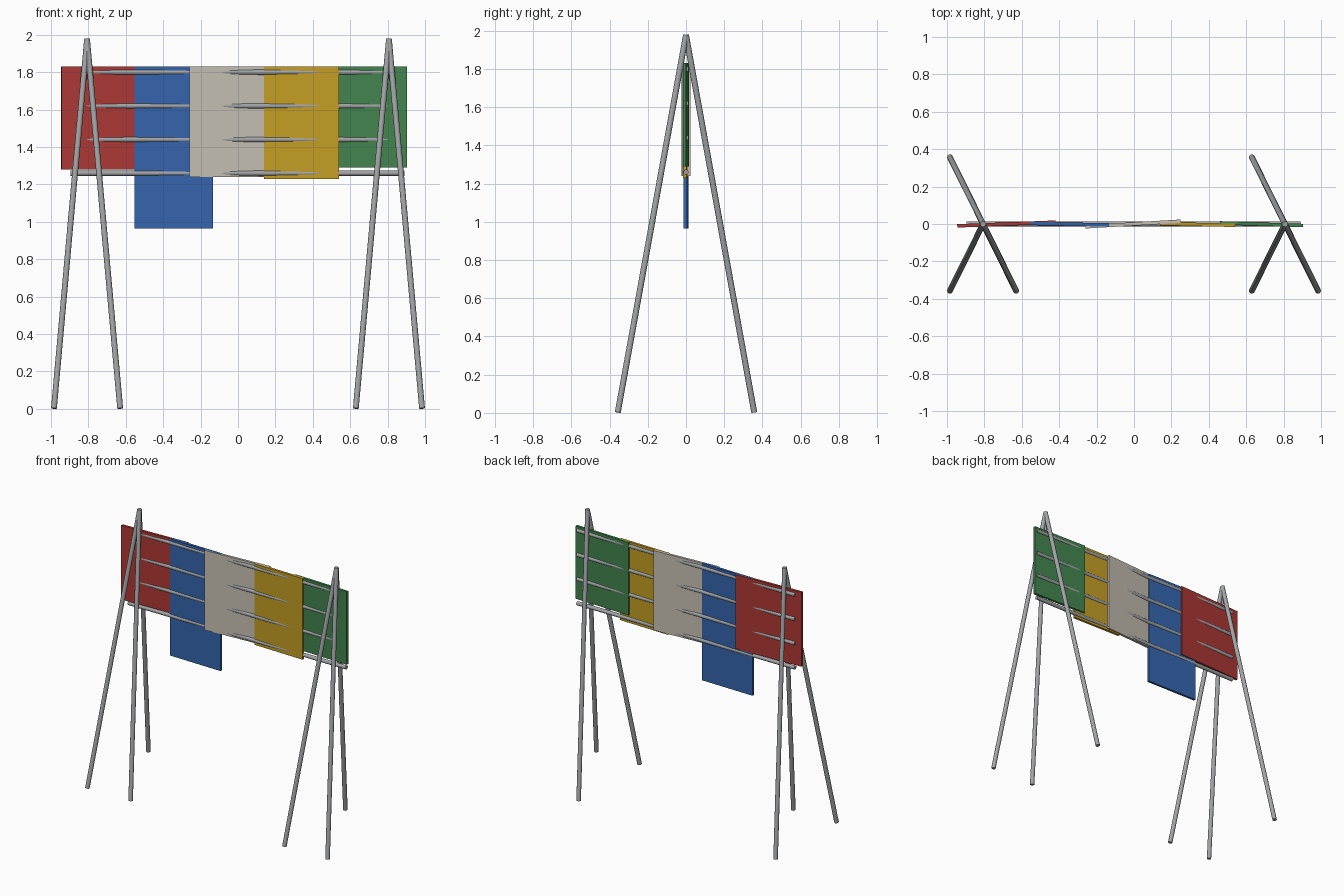
import bpy, math
from mathutils import Vector

if "Cube" in bpy.data.objects:
    bpy.data.objects.remove(bpy.data.objects["Cube"])


def material(name, rgb):
    m = bpy.data.materials.new(name)
    m.diffuse_color = (*rgb, 1)
    m.use_nodes = True
    m.node_tree.nodes["Principled BSDF"].inputs["Base Color"].default_value = m.diffuse_color
    return m


metal = material("grey metal", (0.36, 0.37, 0.38))


def rod(name, a, b, radius):
    """Smooth round rod between two points."""
    a, b = Vector(a), Vector(b)
    d = b - a
    bpy.ops.mesh.primitive_cylinder_add(vertices=16, radius=radius, depth=d.length,
                                        location=(a + b) / 2,
                                        rotation=d.to_track_quat('Z', 'Y').to_euler())
    ob = bpy.context.object
    ob.name = name
    ob.data.materials.append(metal)
    bpy.ops.object.shade_smooth_by_angle(angle=math.radians(40))


def cloth(name, rgb, x0, x1, y0, y1, z0, z1=1.83, thick=0.018):
    """Thin hanging panel, turned slightly so its ends sit at y0 and y1."""
    bpy.ops.mesh.primitive_cube_add(
        size=1, location=((x0 + x1) / 2, (y0 + y1) / 2, (z0 + z1) / 2),
        rotation=(0, 0, math.atan2(y1 - y0, x1 - x0)))
    ob = bpy.context.object
    ob.name = name
    ob.scale = (math.hypot(x1 - x0, y1 - y0), thick, z1 - z0)
    ob.data.materials.append(material(name + " fabric", rgb))


# Two tripods, same orientation at each end
for side, x in (("left", -0.807), ("right", 0.807)):
    for leg, (sx, sy) in enumerate(((-1, 1), (-1, -1), (1, -1)), 1):
        rod(f"{side}_leg_{leg}", (x + sx * 0.177, sy * 0.357, 0.003), (x, 0, 1.977), 0.0155)

# Four horizontal lines
for i in range(4):
    z = 1.26 + 0.18 * i
    rod(f"drying_bar_{i + 1}", (-0.895, 0, z), (0.89, 0, z), 0.014)

# Overlapping cloths
cloth("red_cloth", (0.42, 0.04, 0.035), -0.945, -0.42, -0.010, 0.010, 1.28)
cloth("blue_cloth", (0.035, 0.13, 0.42), -0.553, -0.133, 0.003, -0.005, 0.965)
cloth("cream_cloth", (0.57, 0.53, 0.45), -0.26, 0.25, -0.015, 0.015, 1.24)
cloth("yellow_cloth", (0.55, 0.34, 0.018), 0.14, 0.54, 0.002, -0.007, 1.23)
cloth("green_cloth", (0.055, 0.23, 0.075), 0.46, 0.903, 0.006, -0.008, 1.29)
